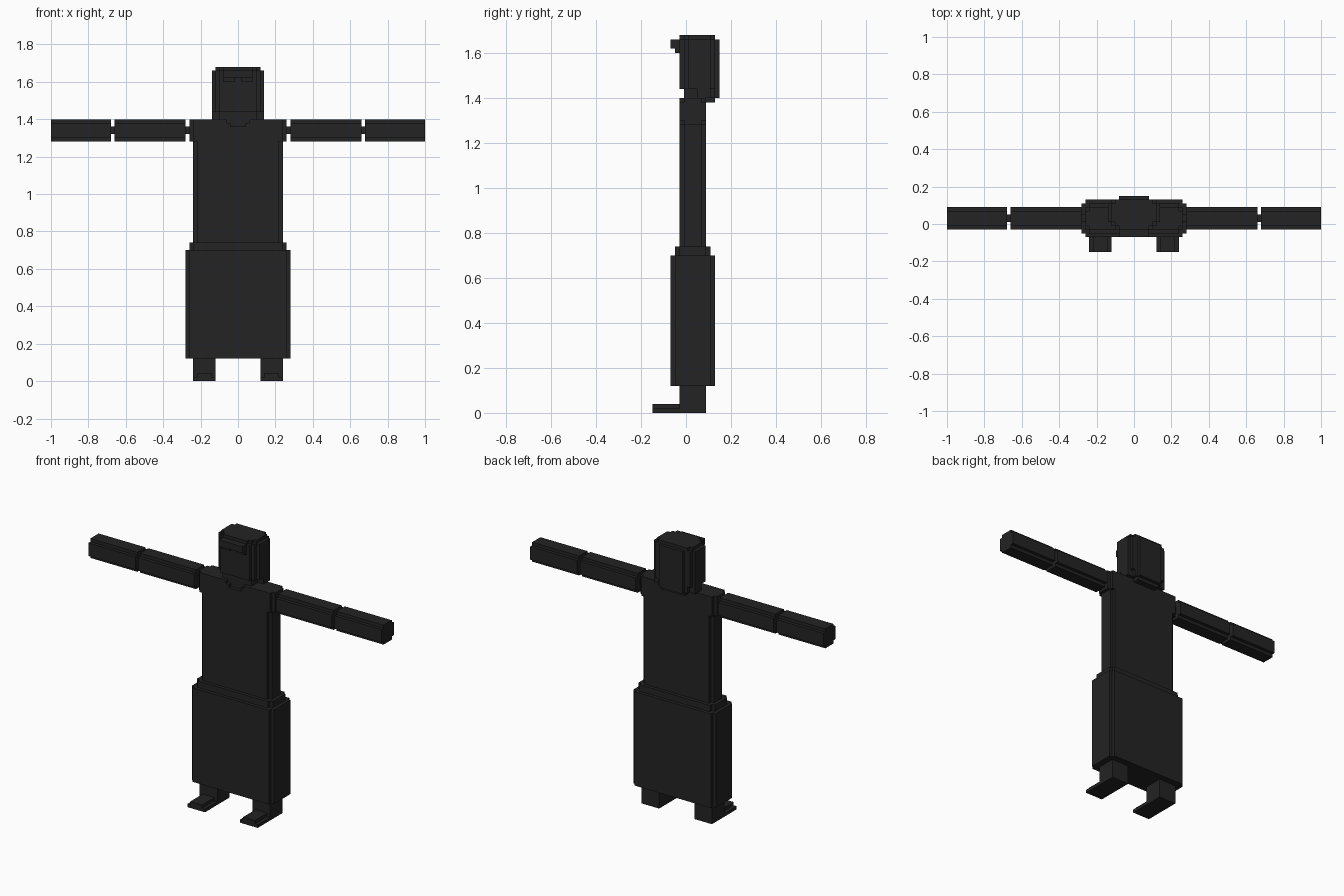
import bpy, bmesh
from mathutils import Vector

if "Cube" in bpy.data.objects:
    bpy.data.objects.remove(bpy.data.objects["Cube"])

mat = bpy.data.materials.new("charcoal")
mat.diffuse_color = (0.017, 0.017, 0.017, 1)
mat.use_nodes = True
mat.node_tree.nodes["Principled BSDF"].inputs["Base Color"].default_value = mat.diffuse_color


def outline(steps, c=0.0):
    """Stepped outline from (half width, low, high) bands, widest first, mirrored about c."""
    n = list(reversed(steps))          # narrowest first
    right = []
    for i, (h, lo, hi) in enumerate(n):
        right.append((h, hi))
        if i + 1 < len(n):
            right.append((h, n[i + 1][2]))
    for i in range(len(n) - 1, -1, -1):
        right.append((n[i][0], n[i][1]))
        if i > 0:
            right.append((n[i - 1][0], n[i][1]))
    return [(c + h, v) for h, v in right] + [(c - h, v) for h, v in reversed(right)]


def prism(name, pts, a, b, axis="z"):
    """Extrude a 2D outline from a to b along z (points x,y), x (points y,z) or y (points x,z)."""
    place = {"z": lambda u, v: (u, v, a),
             "x": lambda u, v: (a, u, v),
             "y": lambda u, v: (u, a, v)}[axis]
    d = {"z": (0, 0, b - a), "x": (b - a, 0, 0), "y": (0, b - a, 0)}[axis]
    bm = bmesh.new()
    face = bm.faces.new([bm.verts.new(place(u, v)) for u, v in pts])
    res = bmesh.ops.extrude_face_region(bm, geom=[face])
    verts = [g for g in res["geom"] if isinstance(g, bmesh.types.BMVert)]
    bmesh.ops.translate(bm, verts=verts, vec=Vector(d))
    bmesh.ops.recalc_face_normals(bm, faces=bm.faces)
    me = bpy.data.meshes.new(name)
    bm.to_mesh(me)
    bm.free()
    me.materials.append(mat)
    ob = bpy.data.objects.new(name, me)
    bpy.context.collection.objects.link(ob)
    return ob


def box(name, x0, x1, y0, y1, z0, z1):
    return prism(name, [(x0, y0), (x1, y0), (x1, y1), (x0, y1)], z0, z1)


# Robe: skirt, belt and torso with stepped corners
prism("skirt", outline([(.28, -.05, .11), (.26, -.07, .13)]), .12, .70)
prism("belt", outline([(.26, -.03, .09), (.24, -.05, .11)]), .70, .74)
prism("torso", outline([(.24, -.01, .07), (.22, -.03, .09)]), .74, 1.28)
prism("shoulders", outline([(.26, -.01, .07), (.24, -.03, .09)]), 1.28, 1.36)

# Upper chest with a stepped neckline cut into its front
prism("chest_back", outline([(.26, -.01, .07), (.24, -.01, .09)]), 1.36, 1.40)
for s, side in ((1, "right"), (-1, "left")):
    prism("collar_" + side, [(s * .24, 1.36), (s * .04, 1.36), (s * .04, 1.38),
                             (s * .06, 1.38), (s * .06, 1.40), (s * .24, 1.40)],
          -.03, -.01, "y")

# Arms, joints, legs and feet on both sides
arm = outline([(.06, 1.30, 1.38), (.04, 1.28, 1.40)], .03)
joint = outline([(.02, 1.32, 1.36)], .03)
for s, side in ((1, "right"), (-1, "left")):
    prism("shoulder_joint_" + side, joint, s * .26, s * .28, "x")
    prism("upper_arm_" + side, arm, s * .28, s * .66, "x")
    prism("elbow_joint_" + side, joint, s * .66, s * .68, "x")
    prism("forearm_" + side, arm, s * .68, s * 1.0, "x")
    c = s * .18
    box("leg_" + side, c - .06, c + .06, -.03, .09, .04, .12)
    box("heel_" + side, c - .06, c + .06, -.03, .09, 0, .04)
    prism("foot_" + side, [(c - .06, 0), (c + .06, 0), (c + .06, .02), (c + .04, .02),
                           (c + .04, .04), (c - .04, .04), (c - .04, .02), (c - .06, .02)],
          -.15, -.03, "y")

# Head: neck, rounded skull, crown, hair at the nape and brow fringe
prism("neck", outline([(.10, -.01, .13)]), 1.40, 1.44)
prism("skull", outline([(.14, .01, .11), (.12, -.01, .13), (.10, -.03, .13),
                        (.08, -.03, .15)]), 1.44, 1.66)
prism("crown", outline([(.12, .01, .11), (.10, -.01, .13), (.08, -.03, .13)]), 1.66, 1.68)
box("back_hair", -.08, .08, .13, .15, 1.40, 1.44)
box("nape_hair", -.08, .08, .09, .13, 1.38, 1.40)
for s, side in ((1, "right"), (-1, "left")):
    x0, x1 = sorted((s * .10, s * .14))
    box("side_hair_" + side, x0, x1, .05, .11, 1.40, 1.44)
    x0, x1 = sorted((s * .02, s * .08))
    box("fringe_tip_" + side, x0, x1, -.05, -.03, 1.60, 1.62)
box("fringe", -.08, .08, -.07, -.03, 1.62, 1.66)
